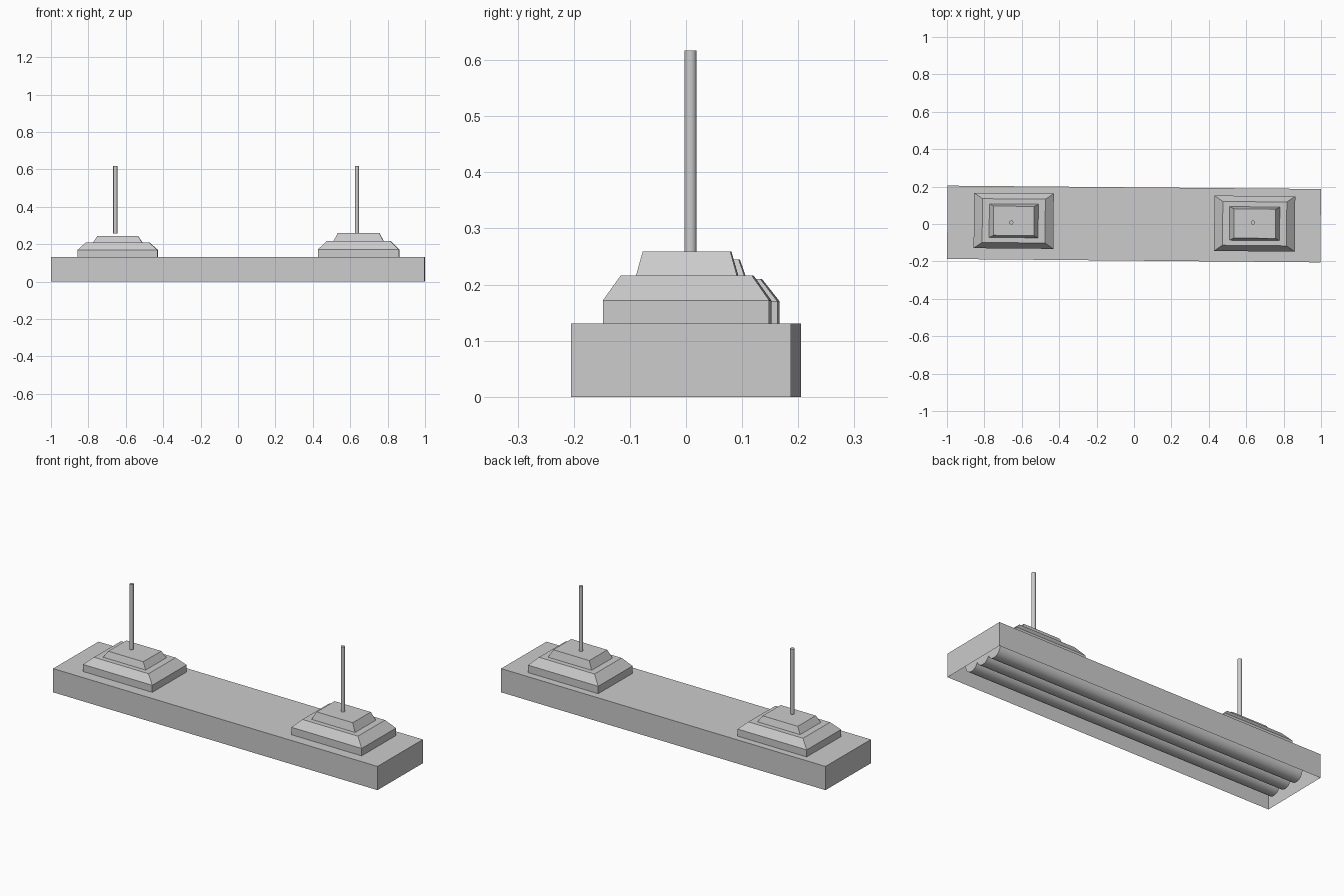
import bpy, bmesh, math
from mathutils import Matrix, Vector

if "Cube" in bpy.data.objects:
    bpy.data.objects.remove(bpy.data.objects["Cube"])

TILT = math.radians(-0.52)   # whole fixture sits slightly turned


def finish(name, bm):
    me = bpy.data.meshes.new(name)
    bm.to_mesh(me)
    bm.free()
    ob = bpy.data.objects.new(name, me)
    bpy.context.collection.objects.link(ob)
    return ob


def loft(name, levels, centre, close_bottom=True):
    """Stack of rectangles (half x, half y, z) joined by flat sides, top closed."""
    bm = bmesh.new()
    rings = []
    for hx, hy, z in levels:
        rings.append([bm.verts.new((sx * hx, sy * hy, z))
                      for sx, sy in ((-1, -1), (1, -1), (1, 1), (-1, 1))])
    for a, b in zip(rings, rings[1:]):
        for i in range(4):
            j = (i + 1) % 4
            bm.faces.new((a[i], a[j], b[j], b[i]))
    bm.faces.new(rings[-1])
    if close_bottom:
        bm.faces.new(rings[0][::-1])
    ob = finish(name, bm)
    ob.location = (centre[0], centre[1], 0)
    ob.rotation_euler.z = TILT
    return ob


def rod(name, radius, start, end, sides):
    start, end = Vector(start), Vector(end)
    d = end - start
    bm = bmesh.new()
    m = Matrix.Translation((start + end) / 2) @ d.to_track_quat('Z', 'Y').to_matrix().to_4x4()
    bmesh.ops.create_cone(bm, cap_ends=True, segments=sides, radius1=radius,
                          radius2=radius, depth=d.length, matrix=m)
    ob = finish(name, bm)
    bpy.context.view_layer.objects.active = ob
    ob.select_set(True)
    bpy.ops.object.shade_smooth_by_angle(angle=math.radians(40))
    ob.select_set(False)
    return ob


# Sheet housing, open underneath
loft("housing", [(0.998, 0.196, 0), (0.998, 0.196, 0.131)], (0, 0), close_bottom=False)

# Stepped ceiling mounts: x centre, y centre, half width, level heights
for side, cx, cy, hx, z in (("left", -0.643, 0.017, 0.213, (0.17, 0.21, 0.245)),
                            ("right", 0.645, 0.002, 0.216, (0.172, 0.216, 0.259))):
    loft(side + "_mount_base", [(hx, 0.148, 0.131), (hx, 0.148, z[0]),
                                (hx - 0.045, 0.117, z[1])], (cx, cy))
    loft(side + "_mount_cap", [(hx - 0.082, 0.09, z[1]),
                               (hx - 0.105, 0.078, z[2])], (cx, cy))

# Hanging rods
for side, x in (("left", -0.656), ("right", 0.636)):
    rod(side + "_hanging_rod", 0.011, (x, 0.008, 0.257), (x, 0.008, 0.617), 16)

# Light tubes inside the housing
for i, y in enumerate((-0.085, 0.0, 0.085)):
    t = rod("light_tube_%d" % (i + 1), 0.045, (-0.94, y, 0.05), (0.94, y, 0.05), 32)
    t.rotation_euler.z = TILT
